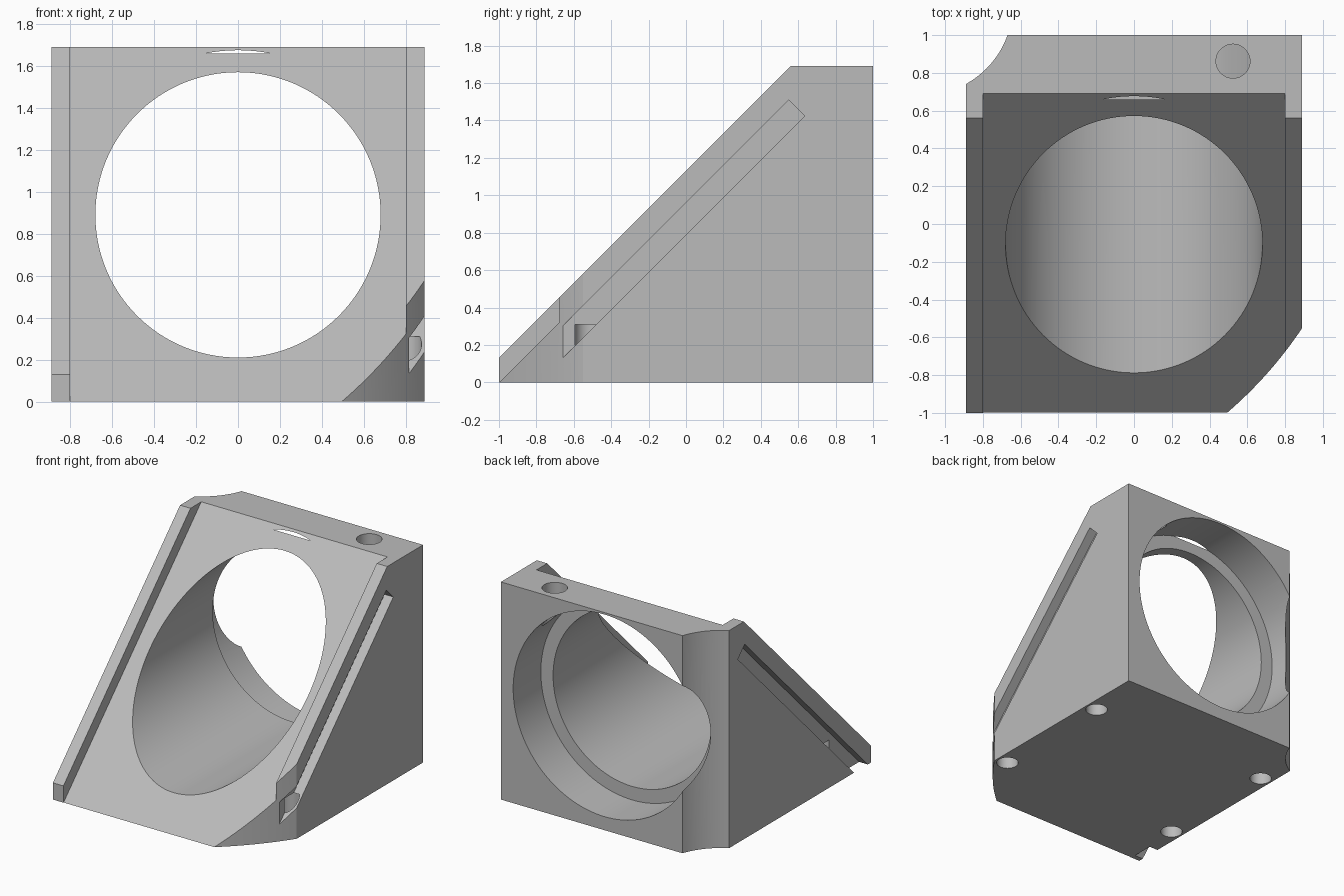
import bpy, bmesh, math
from mathutils import Vector

old = bpy.data.objects.get("Cube")
if old:
    bpy.data.objects.remove(old, do_unlink=True)

grey = bpy.data.materials.new("plain_grey")
grey.use_nodes = True
grey.diffuse_color = (0.5, 0.5, 0.5, 1)
grey.node_tree.nodes["Principled BSDF"].inputs["Base Color"].default_value = (0.5, 0.5, 0.5, 1)


def prism(name, pts, axis, lo, hi):
    """Extrude a 2D outline along x (y,z), y (x,z) or z (x,y)."""
    place = {"x": lambda a, b: (lo, a, b),
             "y": lambda a, b: (a, lo, b),
             "z": lambda a, b: (a, b, lo)}[axis]
    bm = bmesh.new()
    face = bm.faces.new([bm.verts.new(place(a, b)) for a, b in pts])
    ext = bmesh.ops.extrude_face_region(bm, geom=[face])
    move = Vector([hi - lo if axis == k else 0 for k in "xyz"])
    bmesh.ops.translate(bm, vec=move,
                        verts=[v for v in ext["geom"] if isinstance(v, bmesh.types.BMVert)])
    bmesh.ops.recalc_face_normals(bm, faces=bm.faces)
    mesh = bpy.data.meshes.new(name)
    bm.to_mesh(mesh)
    bm.free()
    mesh.materials.append(grey)
    obj = bpy.data.objects.new(name, mesh)
    bpy.context.collection.objects.link(obj)
    return obj


def arc(cx, cy, r, start=0, end=360, n=96):
    steps = n if end - start == 360 else n - 1
    angles = [math.radians(start + (end - start) * i / steps) for i in range(n)]
    return [(cx + r * math.cos(a), cy + r * math.sin(a)) for a in angles]


# Wedge-shaped block
body = prism("mount_body", [(-1, 0), (1, 0), (1, 1.69), (0.56, 1.69), (-1, 0.13)],
             "x", -0.89, 0.89)

cutters = [
    # Sloping seat between the two side rims
    prism("seat_cut", [(-1.3, -0.302), (1.0, 1.998), (-1.3, 1.998)], "x", -0.8, 0.8),
    # Main bore and rear counterbore
    prism("bore_cut", arc(0, 0.89, 0.68, n=128), "y", -1.5, 1.5),
    prism("counterbore_cut", arc(0, 0.89, 0.785, n=128), "y", 0.66, 1.5),
    # Hollow rear corner and rounded front corner
    prism("rear_corner_cut", arc(-1.12, 1.16, 0.478), "z", -0.5, 2.2),
    prism("front_corner_cut", arc(-0.94, 0.67, 2.2, -55, -28, 32) + [(1.2, -1.3)],
          "z", -0.5, 2.2),
    # Hole in the top
    prism("top_hole_cut", arc(0.524, 0.862, 0.09, n=48), "z", 1.25, 2),
]
# Slanted side slots and bottom holes, on both sides
slot = [(-1.3, -0.34), (0.55, 1.51), (0.635, 1.425), (-1.3, -0.51)]
for side in (-1, 1):
    lo, hi = sorted((side * 0.815, side * 1.1))
    cutters.append(prism("side_slot_cut", slot, "x", lo, hi))
    for y in (-0.515, 0.515):
        cutters.append(prism("bottom_hole_cut", arc(side * 0.795, y, 0.08, n=48),
                             "z", -0.2, 0.31))

bpy.context.view_layer.objects.active = body
for cutter in cutters:
    mod = body.modifiers.new(cutter.name, "BOOLEAN")
    mod.operation = "DIFFERENCE"
    mod.solver = "EXACT"
    mod.object = cutter
    bpy.ops.object.modifier_apply(modifier=mod.name)
    bpy.data.objects.remove(cutter, do_unlink=True)

# Smooth curved walls, crisp edges
bpy.ops.object.select_all(action="DESELECT")
body.select_set(True)
bpy.ops.object.shade_smooth_by_angle(angle=math.radians(25))
